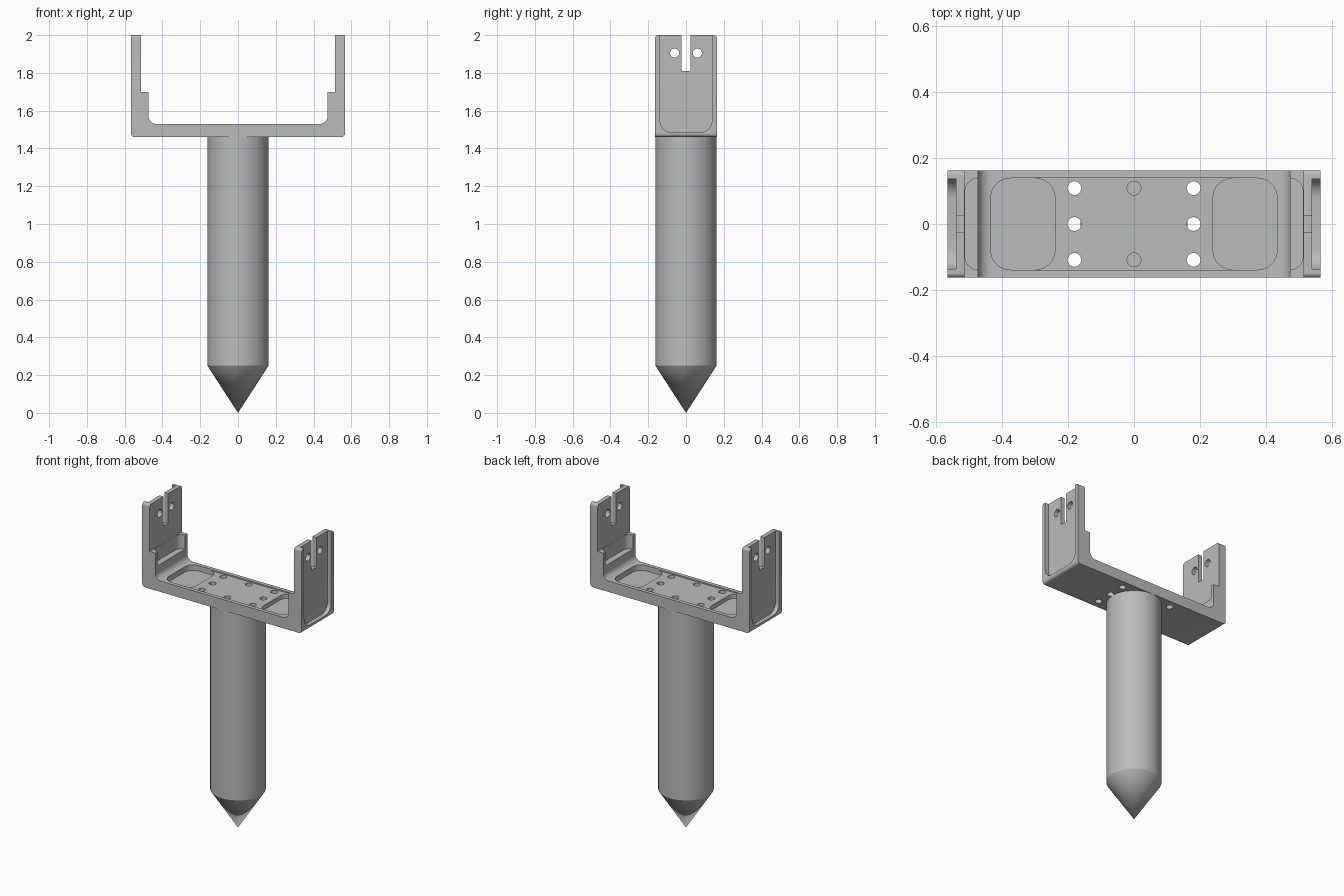
import bpy, bmesh, math
from mathutils import Vector, Matrix

cube = bpy.data.objects.get("Cube")
if cube:
    bpy.data.objects.remove(cube)

metal = bpy.data.materials.new("satin grey")
metal.use_nodes = True
grey = (0.5, 0.5, 0.5, 1)
metal.diffuse_color = grey
metal.node_tree.nodes["Principled BSDF"].inputs["Base Color"].default_value = grey

HALF_X, HALF_Y = 0.567, 0.163
BASE, FLOOR, TOP = 1.46, 1.53, 2.0
POCKET_Y = 0.139


def rounded(corners, steps=8):
    """Outline from (u, v, radius) corners, each rounded by a tangent arc."""
    out = []
    for i, (u, v, r) in enumerate(corners):
        p = Vector((u, v))
        if r == 0:
            out.append(p)
            continue
        a = (Vector(corners[i - 1][:2]) - p).normalized()
        b = (Vector(corners[(i + 1) % len(corners)][:2]) - p).normalized()
        half = a.angle(b) / 2
        centre = p + (a + b).normalized() * r / math.sin(half)
        start = p + a * r / math.tan(half) - centre
        end = p + b * r / math.tan(half) - centre
        sweep = start.angle_signed(end)
        for k in range(steps + 1):
            out.append(centre + Matrix.Rotation(-sweep * k / steps, 2) @ start)
    return out


def rect(u0, u1, v0, v1, r_low=0, r_high=0):
    """Rectangle with radii for its low-v and high-v corners."""
    return rounded([(u0, v0, r_low), (u1, v0, r_low), (u1, v1, r_high), (u0, v1, r_high)])


def circle(u, v, r, n=24):
    return [Vector((u + r * math.cos(math.tau * k / n), v + r * math.sin(math.tau * k / n)))
            for k in range(n)]


PLACE = {"x": lambda p, t: (t, p.x, p.y),
         "y": lambda p, t: (p.x, t, p.y),
         "z": lambda p, t: (p.x, p.y, t)}


def prism(name, outline, axis, lo, hi):
    """Extrude a flat outline along an axis."""
    bm = bmesh.new()
    ends = [[bm.verts.new(PLACE[axis](p, t)) for p in outline] for t in (lo, hi)]
    for ring in ends:
        bm.faces.new(ring)
    n = len(outline)
    for i in range(n):
        j = (i + 1) % n
        bm.faces.new((ends[0][i], ends[0][j], ends[1][j], ends[1][i]))
    bmesh.ops.recalc_face_normals(bm, faces=bm.faces)
    mesh = bpy.data.meshes.new(name)
    bm.to_mesh(mesh)
    bm.free()
    obj = bpy.data.objects.new(name, mesh)
    bpy.context.collection.objects.link(obj)
    mesh.materials.append(metal)
    return obj


def activate(obj):
    bpy.ops.object.select_all(action="DESELECT")
    obj.select_set(True)
    bpy.context.view_layer.objects.active = obj


def combine(target, outline, axis, lo, hi, operation="DIFFERENCE"):
    """Apply one boolean with a temporary prism."""
    cutter = prism("cutter", outline, axis, lo, hi)
    cutter.hide_render = True
    mod = target.modifiers.new("cut", "BOOLEAN")
    mod.operation, mod.solver, mod.object = operation, "EXACT", cutter
    activate(target)
    bpy.ops.object.modifier_apply(modifier=mod.name)
    bpy.data.objects.remove(cutter)


# U-shaped bracket with a stepped inner ledge on each arm
half = [(HALF_X, BASE, 0.02), (HALF_X, TOP, 0), (0.514, TOP, 0),
        (0.514, 1.70, 0), (0.474, 1.70, 0), (0.474, FLOOR, 0.04)]
mirrored = [(-x, z, r) for x, z, r in reversed(half)]
bracket = prism("bracket", rounded(half + mirrored), "y", -HALF_Y, HALF_Y)

# Softened upper corners of the arms
combine(bracket, rect(-HALF_Y, HALF_Y, 1.4, TOP, 0, 0.015), "x", -0.7, 0.7, "INTERSECT")

# Shallow recess in the base plate
combine(bracket, rect(-0.435, 0.435, -POCKET_Y, POCKET_Y, 0.06, 0.06), "z", FLOOR - 0.008, 1.6)

for s in (-1, 1):
    def span(a, b):
        return sorted((s * a, s * b))

    # Deeper pocket at each end of the base
    combine(bracket, rect(*span(0.24, 0.435), -POCKET_Y, POCKET_Y, 0.06, 0.06),
            "z", FLOOR - 0.035, 1.6)
    # Recess milled down into the ledge
    combine(bracket, rounded([(s * 0.40, -POCKET_Y, 0), (s * 0.513, -POCKET_Y, 0.04),
                              (s * 0.513, POCKET_Y, 0.04), (s * 0.40, POCKET_Y, 0)]),
            "z", 1.61, 1.8)
    # Open-topped pocket on the outside of the arm
    combine(bracket, rect(-0.137, 0.137, 1.485, 2.1, 0.06), "x", *span(0.541, 0.7))
    # Slot and two holes through the arm
    combine(bracket, rect(-0.024, 0.024, 1.81, 2.1), "x", *span(0.45, 0.7))
    for y in (-0.06, 0.06):
        combine(bracket, circle(y, 1.905, 0.024), "x", *span(0.45, 0.7))
    # Through holes in the base
    for y in (-0.109, 0, 0.109):
        combine(bracket, circle(s * 0.181, y, 0.021), "z", 1.4, 1.6)
    # Screw holes above the post
    combine(bracket, circle(0, s * 0.109, 0.021), "z", BASE + 0.001, 1.6)

# Round post and its pointed tip
post = prism("post", circle(0, 0, 0.162, 64), "z", 0.25, BASE)
bpy.ops.mesh.primitive_cone_add(vertices=64, radius1=0, radius2=0.162, depth=0.25,
                                location=(0, 0, 0.125))
tip = bpy.context.object
tip.name = "pointed_tip"
tip.data.materials.append(metal)

for part in (bracket, post, tip):
    activate(part)
    bpy.ops.object.shade_smooth_by_angle(angle=math.radians(30))
